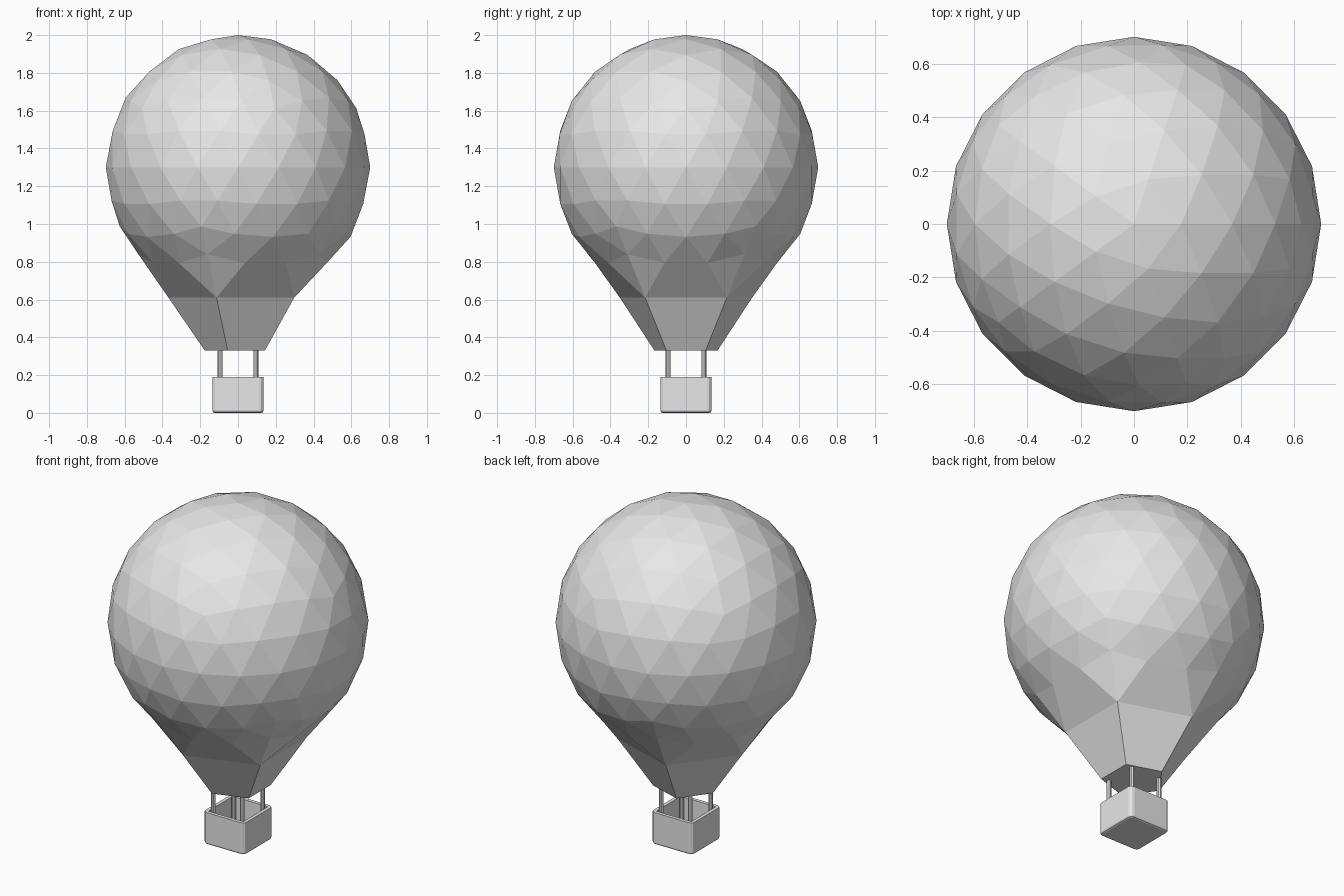
import bpy, bmesh
from mathutils import Matrix, Vector

cube = bpy.data.objects.get("Cube")
if cube:
    bpy.data.objects.remove(cube, do_unlink=True)

grey = bpy.data.materials.new("light_grey")
grey.use_nodes = True
grey.diffuse_color = (0.8, 0.8, 0.8, 1)
grey.node_tree.nodes["Principled BSDF"].inputs["Base Color"].default_value = (0.8, 0.8, 0.8, 1)


def add_object(name, bm):
    """Turn a bmesh into a flat-shaded grey object."""
    mesh = bpy.data.meshes.new(name)
    bm.to_mesh(mesh)
    bm.free()
    mesh.materials.append(grey)
    obj = bpy.data.objects.new(name, mesh)
    bpy.context.collection.objects.link(obj)
    return obj


# Envelope: icosphere whose lowest rings are pulled down into a five-sided neck
RADIUS, CENTRE_Z = 0.7, 1.3
bm = bmesh.new()
bmesh.ops.create_icosphere(bm, subdivisions=3, radius=RADIUS,
                           matrix=Matrix.Translation((0, 0, CENTRE_Z)))
for v in bm.verts:
    if v.co.z < 0.65:            # mouth
        v.co.z = 0.33
    elif v.co.z < 0.715:         # top of the neck
        if v.co.z < 0.69:        # side midpoints lie flat in each neck panel
            v.co.x *= 0.951
            v.co.y *= 0.951
        v.co.z = 0.61
add_object("envelope", bm)

# Basket: rounded open box with a softened bottom rim
HALF, HEIGHT, WALL = 0.135, 0.19, 0.02
bm = bmesh.new()
bmesh.ops.create_cube(bm, size=1, matrix=Matrix.Translation((0, 0, HEIGHT / 2))
                      @ Matrix.Diagonal((2 * HALF, 2 * HALF, HEIGHT, 1)))
upright = [e for e in bm.edges if abs(e.verts[0].co.z - e.verts[1].co.z) > 0.1]
bmesh.ops.bevel(bm, geom=upright, offset=0.024, segments=3, profile=0.5, affect='EDGES')
bottom = [e for e in bm.edges if all(v.co.z < 0.001 for v in e.verts)]
bmesh.ops.bevel(bm, geom=bottom, offset=0.012, segments=2, profile=0.5, affect='EDGES')
bm.normal_update()
top = max(bm.faces, key=lambda f: f.calc_center_median().z)
bmesh.ops.inset_region(bm, faces=[top], thickness=WALL, use_even_offset=True)
inner = bmesh.ops.extrude_face_region(bm, geom=[top])["geom"]
bmesh.ops.translate(bm, vec=Vector((0, 0, WALL - HEIGHT)),
                    verts=[g for g in inner if isinstance(g, bmesh.types.BMVert)])
if top.is_valid:
    bm.faces.remove(top)
bmesh.ops.recalc_face_normals(bm, faces=bm.faces)
add_object("basket", bm)

# Four posts joining the basket to the mouth
for side, sx in (("left", 1), ("right", -1)):
    for end, sy in (("front", -1), ("back", 1)):
        bm = bmesh.new()
        bmesh.ops.create_cone(bm, cap_ends=True, segments=8, radius1=0.013, radius2=0.013,
                              depth=0.33,
                              matrix=Matrix.Translation((sx * 0.095, sy * 0.095, 0.18)))
        add_object(f"{end}_{side}_post", bm)
